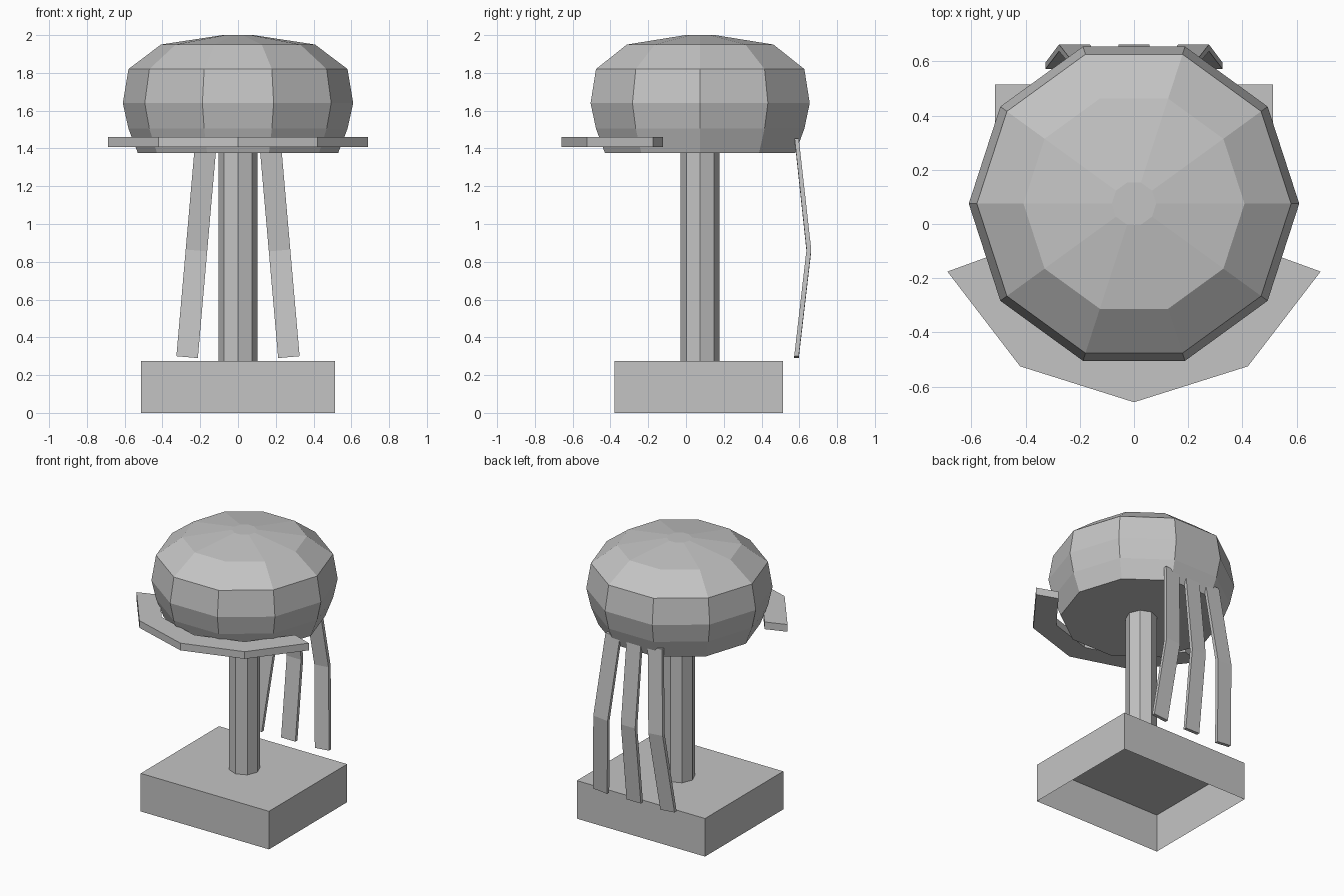
import bpy, bmesh
from math import sin, cos, radians, pi
from mathutils import Matrix, Vector

cube = bpy.data.objects.get("Cube")
if cube:
    bpy.data.objects.remove(cube, do_unlink=True)

CENTER_Y = 0.075

grey = bpy.data.materials.new("plain grey")
grey.use_nodes = True
colour = (0.55, 0.55, 0.55, 1)
grey.diffuse_color = colour
grey.node_tree.nodes["Principled BSDF"].inputs["Base Color"].default_value = colour


def add_object(name, bm):
    mesh = bpy.data.meshes.new(name)
    bm.to_mesh(mesh)
    bm.free()
    mesh.materials.append(grey)
    obj = bpy.data.objects.new(name, mesh)
    bpy.context.collection.objects.link(obj)
    return obj


def prism(points, offset):
    """Close a flat outline and extrude it along the offset."""
    bm = bmesh.new()
    face = bm.faces.new([bm.verts.new(p) for p in points])
    extruded = bmesh.ops.extrude_face_region(bm, geom=[face], use_keep_orig=True)
    moved = [v for v in extruded["geom"] if isinstance(v, bmesh.types.BMVert)]
    bmesh.ops.translate(bm, verts=moved, vec=offset)
    bmesh.ops.recalc_face_normals(bm, faces=bm.faces)
    return bm


def turned(profile, sides):
    """Stack rings of (radius, height) into a closed faceted solid."""
    bm = bmesh.new()
    rings = [[bm.verts.new((r * cos(2 * pi * i / sides),
                            CENTER_Y + r * sin(2 * pi * i / sides), z))
              for i in range(sides)] for r, z in profile]
    for low, high in zip(rings, rings[1:]):
        for i in range(sides):
            j = (i + 1) % sides
            bm.faces.new((low[i], low[j], high[j], high[i]))
    bm.faces.new(rings[0][::-1])
    bm.faces.new(rings[-1])
    return bm


# Base: a box open underneath
bm = bmesh.new()
bmesh.ops.create_cube(bm, size=1, matrix=Matrix.Translation((0, 0.068, 0.1375))
                      @ Matrix.Diagonal((1.025, 0.893, 0.275, 1)))
bm.normal_update()
bottom = [f for f in bm.faces if f.normal.z < -0.5]
bmesh.ops.delete(bm, geom=bottom, context='FACES_ONLY')
add_object("base_block", bm)

# Eight-sided post
add_object("post", turned([(0.103, 0.275), (0.103, 1.375)], 8))

# Ten-sided domed cap
add_object("cap", turned([(0.53, 1.375), (0.58, 1.505), (0.61, 1.64),
                          (0.58, 1.82), (0.408, 1.95), (0.082, 2.0)], 10))

# Brim: front arc band in four straight segments
angles = [radians(-160 + 35 * i) for i in range(5)]


def arc(radius, order):
    return [Vector((radius * cos(a), CENTER_Y + radius * sin(a), 1.408)) for a in order]


bm = bmesh.new()
outer = [bm.verts.new(p) for p in arc(0.733, angles)]
inner = [bm.verts.new(p) for p in arc(0.577, angles)]
for i in range(4):
    bm.faces.new((inner[i], outer[i], outer[i + 1], inner[i + 1]))
extruded = bmesh.ops.extrude_face_region(bm, geom=bm.faces[:], use_keep_orig=True)
top = [v for v in extruded["geom"] if isinstance(v, bmesh.types.BMVert)]
bmesh.ops.translate(bm, verts=top, vec=(0, 0, 0.052))
bmesh.ops.recalc_face_normals(bm, faces=bm.faces)
add_object("brim", bm)

# Three bent straps hanging at the back, the outer two splayed
side = [(0.575, 1.45), (0.597, 1.45), (0.663, 0.86),
        (0.597, 0.293), (0.573, 0.293), (0.638, 0.86)]
for name, x, tilt in (("right_strap", -0.22, 5), ("middle_strap", 0, 0),
                      ("left_strap", 0.22, -5)):
    bm = prism([(-0.057, y, z - 0.86) for y, z in side], (0.114, 0, 0))
    bm.transform(Matrix.Translation((x, 0, 0.86))
                 @ Matrix.Rotation(radians(tilt), 4, 'Y'))
    add_object(name, bm)
